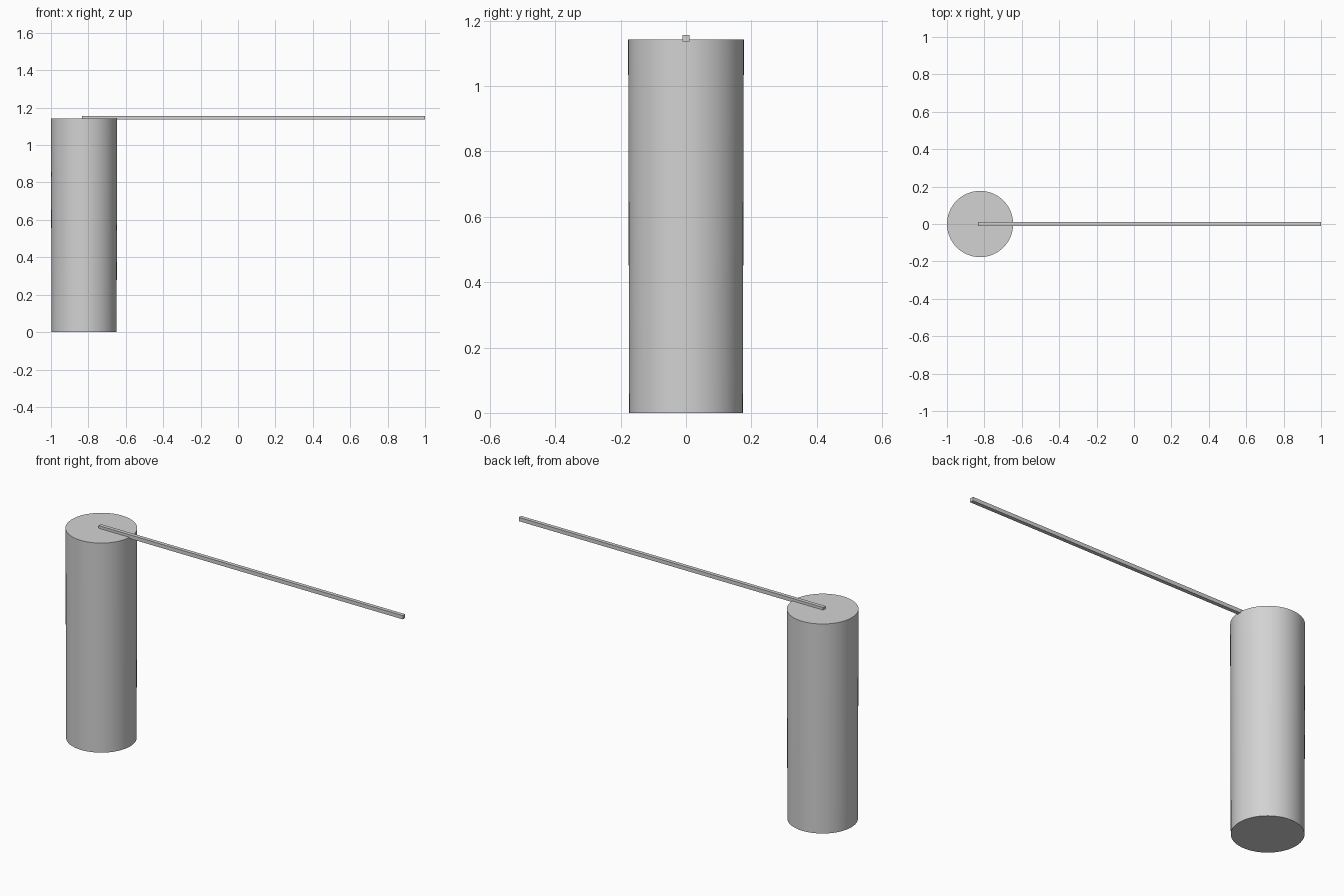
import bpy, bmesh
from mathutils import Matrix

if "Cube" in bpy.data.objects:
    bpy.data.objects.remove(bpy.data.objects["Cube"])

grey = bpy.data.materials.new("light_grey")
grey.diffuse_color = (0.65, 0.65, 0.65, 1)
grey.use_nodes = True
grey.node_tree.nodes["Principled BSDF"].inputs["Base Color"].default_value = grey.diffuse_color

HEIGHT = 1.142
R_TOP, R_BOTTOM = 0.177, 0.174
CX = -1 + R_TOP
CUBE = 0.0205
COUNT = 89

# Tall, very slightly tapered column
bpy.ops.mesh.primitive_cone_add(vertices=64, radius1=R_BOTTOM, radius2=R_TOP,
                                depth=HEIGHT, location=(CX, 0, HEIGHT / 2))
column = bpy.context.object
column.name = "column"
column.data.materials.append(grey)
bpy.ops.object.shade_smooth_by_angle()

# Straight row of small cubes running from the column's centre to the far end
bm = bmesh.new()
start, end = CX, 1 - CUBE / 2
for i in range(COUNT + 1):
    x = start + (end - start) * i / COUNT
    bmesh.ops.create_cube(bm, size=CUBE, matrix=Matrix.Translation((x, 0, 1.146)))
mesh = bpy.data.meshes.new("cube_row")
bm.to_mesh(mesh)
bm.free()
mesh.materials.append(grey)
row = bpy.data.objects.new("cube_row", mesh)
bpy.context.collection.objects.link(row)
